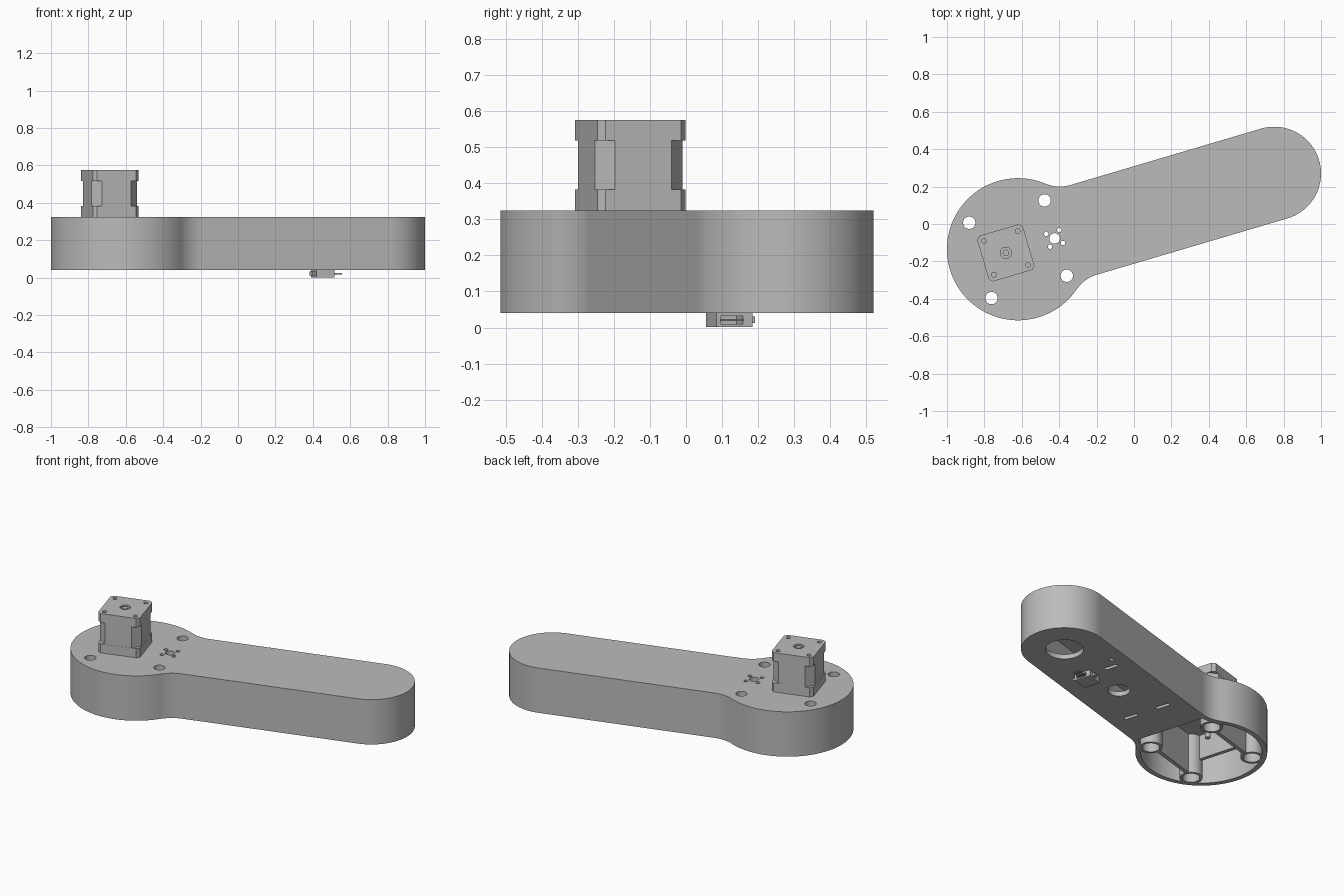
import bpy, bmesh, math
from math import sin, cos, pi
from mathutils import Vector

if "Cube" in bpy.data.objects:
    bpy.data.objects.remove(bpy.data.objects["Cube"])

# Shared placement: parts are built along the arm axis, then turned into place
ANGLE = math.atan2(0.405, 1.37)
BASE = Vector((-0.62, -0.135, 0))
LENGTH, BIG_R, HALF_W, FILLET = 1.4286, 0.38, 0.25, 0.2
Z0, Z1, WALL = 0.04, 0.325, 0.03

grey = bpy.data.materials.new("plain grey")
grey.diffuse_color = (0.5, 0.5, 0.5, 1)
grey.use_nodes = True
grey.node_tree.nodes["Principled BSDF"].inputs["Base Color"].default_value = grey.diffuse_color


def prism(name, pts, z0, z1):
    """Upright extrusion of a closed outline."""
    bm = bmesh.new()
    face = bm.faces.new([bm.verts.new((x, y, z0)) for x, y in pts])
    ext = bmesh.ops.extrude_face_region(bm, geom=[face])
    top = [v for v in ext["geom"] if isinstance(v, bmesh.types.BMVert)]
    bmesh.ops.translate(bm, verts=top, vec=(0, 0, z1 - z0))
    bmesh.ops.recalc_face_normals(bm, faces=bm.faces)
    me = bpy.data.meshes.new(name)
    bm.to_mesh(me)
    bm.free()
    me.materials.append(grey)
    ob = bpy.data.objects.new(name, me)
    bpy.context.collection.objects.link(ob)
    return ob


def arc(cx, cy, r, a0, a1, n):
    return [(cx + r * cos(a0 + (a1 - a0) * i / n),
             cy + r * sin(a0 + (a1 - a0) * i / n)) for i in range(n + 1)]


def cyl(name, x, y, r, z0, z1, n=32):
    return prism(name, arc(x, y, r, 0, 2 * pi, n)[:-1], z0, z1)


def box(name, x0, x1, y0, y1, z0, z1):
    return prism(name, [(x0, y0), (x1, y0), (x1, y1), (x0, y1)], z0, z1)


def chamfered(name, cx, half, c, z0, z1):
    h, k = half, half - c
    pts = [(h, -k), (h, k), (k, h), (-k, h), (-h, k), (-h, -k), (-k, -h), (k, -h)]
    return prism(name, [(cx + x, y) for x, y in pts], z0, z1)


def combine(ob, others, op):
    """Apply booleans and remove the helper solids."""
    for other in others:
        mod = ob.modifiers.new("bool", 'BOOLEAN')
        mod.operation, mod.solver, mod.object = op, 'EXACT', other
        bpy.context.view_layer.update()
        dg = bpy.context.evaluated_depsgraph_get()
        new = bpy.data.meshes.new_from_object(ob.evaluated_get(dg))
        ob.modifiers.clear()
        ob.data = new
        bpy.data.objects.remove(other)


def outline(inset):
    """Round head blended into a straight arm with a round tip."""
    R, w, f = BIG_R - inset, HALF_W - inset, FILLET + inset
    uf = math.sqrt((R + f) ** 2 - (w + f) ** 2)
    phi = math.atan2(w + f, uf)
    blend = arc(uf, w + f, f, -pi / 2, phi - pi, 16)
    return (arc(LENGTH, 0, w, -pi / 2, pi / 2, 40) + blend
            + arc(0, 0, R, phi, 2 * pi - phi, 72)[1:-1]
            + [(x, -y) for x, y in reversed(blend)])


# Hollow arm, open underneath at the round head
arm = prism("arm_housing", outline(0), Z0, Z1)
inner = outline(WALL)
combine(arm, [prism("cavity", inner, Z0 + WALL, Z1 - WALL),
              prism("opening", [p for p in inner if p[0] < 0.335], 0, 0.1)], 'DIFFERENCE')

# Bolt posts and stiffening ribs inside the head
corners = [(sx * 0.21, sy * 0.21) for sx in (-1, 1) for sy in (-1, 1)]
posts = [cyl("post", x, y, 0.066, Z0, 0.31) for x, y in corners]
ribs = [box("rib", -0.21, 0.21, s * 0.2 - 0.012, s * 0.2 + 0.012, Z0 + 0.002, 0.31)
        for s in (-1, 1)]
ribs.append(box("rib", -0.222, -0.198, -0.2, 0.2, 0.14, 0.31))
combine(arm, posts + ribs, 'UNION')

# Bolt holes with counterbores, bearing hole pattern in the roof
cuts = []
for x, y in corners:
    cuts += [cyl("bolt", x, y, 0.033, 0, 0.5), cyl("bore", x, y, 0.05, 0, 0.26)]
cuts.append(cyl("hub", 0.204, 0, 0.028, 0.2, 0.5))
cuts += [cyl("screw", 0.204 + sx * 0.036, sy * 0.036, 0.012, 0.2, 0.5, 16)
         for sx in (-1, 1) for sy in (-1, 1)]
# Round openings and slots in the bottom cover
cuts += [cyl("tip", LENGTH, 0, 0.11, 0, 0.15, 48), cyl("mid", 0.86, 0, 0.064, 0, 0.15)]
for u in (0.57, 1.11):
    for s in (-1, 1):
        slot = (arc(u, s * 0.11 + 0.035, 0.011, 0, pi, 8)
                + arc(u, s * 0.11 - 0.035, 0.011, pi, 2 * pi, 8))
        cuts.append(prism("slot", slot, 0, 0.15))
cuts.append(cyl("pin", 1.18, 0.16, 0.012, 0, 0.15, 16))
combine(arm, cuts, 'DIFFERENCE')
parts = [arm]

# Motor: two end caps around a core with wider corner chamfers
MU = -0.068
low = chamfered("motor_lower_cap", MU, 0.1273, 0.018, Z1, 0.383)
core = chamfered("motor_core", MU, 0.1268, 0.045, 0.383, 0.518)
cap = chamfered("motor_upper_cap", MU, 0.1273, 0.018, 0.518, 0.575)
combine(cap, [cyl("screw", MU + sx * 0.094, sy * 0.094, 0.013, 0.555, 0.6, 16)
              for sx in (-1, 1) for sy in (-1, 1)]
        + [cyl("recess", MU, 0, 0.03, 0.56, 0.6)], 'DIFFERENCE')
parts += [low, core, cap,
          cyl("motor_rear_shaft", MU, 0, 0.017, 0.558, 0.572, 16),
          cyl("motor_drive_shaft", MU, 0, 0.016, 0.17, Z1 - WALL + 0.002, 16)]

# Small socket block under the arm, with pins and side tabs
block = box("sensor_block", 1.05, 1.152, -0.112, -0.008, 0.002, Z0)
combine(block, [box("socket", 1.09, 1.2, -0.1, -0.035, 0.01, 0.032)], 'DIFFERENCE')
parts.append(block)
for i in range(3):
    v = -0.085 + i * 0.018
    parts.append(box("sensor_pin", 1.088, 1.2, v - 0.003, v + 0.003, 0.018, 0.024))
parts += [box("sensor_tab", 1.035, 1.051, -0.09, -0.03, 0.012, 0.032),
          box("sensor_button", 1.1, 1.125, -0.009, 0.007, 0.012, 0.03)]

# Place everything and smooth the curved walls
for ob in parts:
    ob.location = BASE
    ob.rotation_euler = (0, 0, ANGLE)
    bpy.ops.object.select_all(action='DESELECT')
    ob.select_set(True)
    bpy.context.view_layer.objects.active = ob
    bpy.ops.object.shade_smooth_by_angle(angle=math.radians(30))
arm.data.update()
